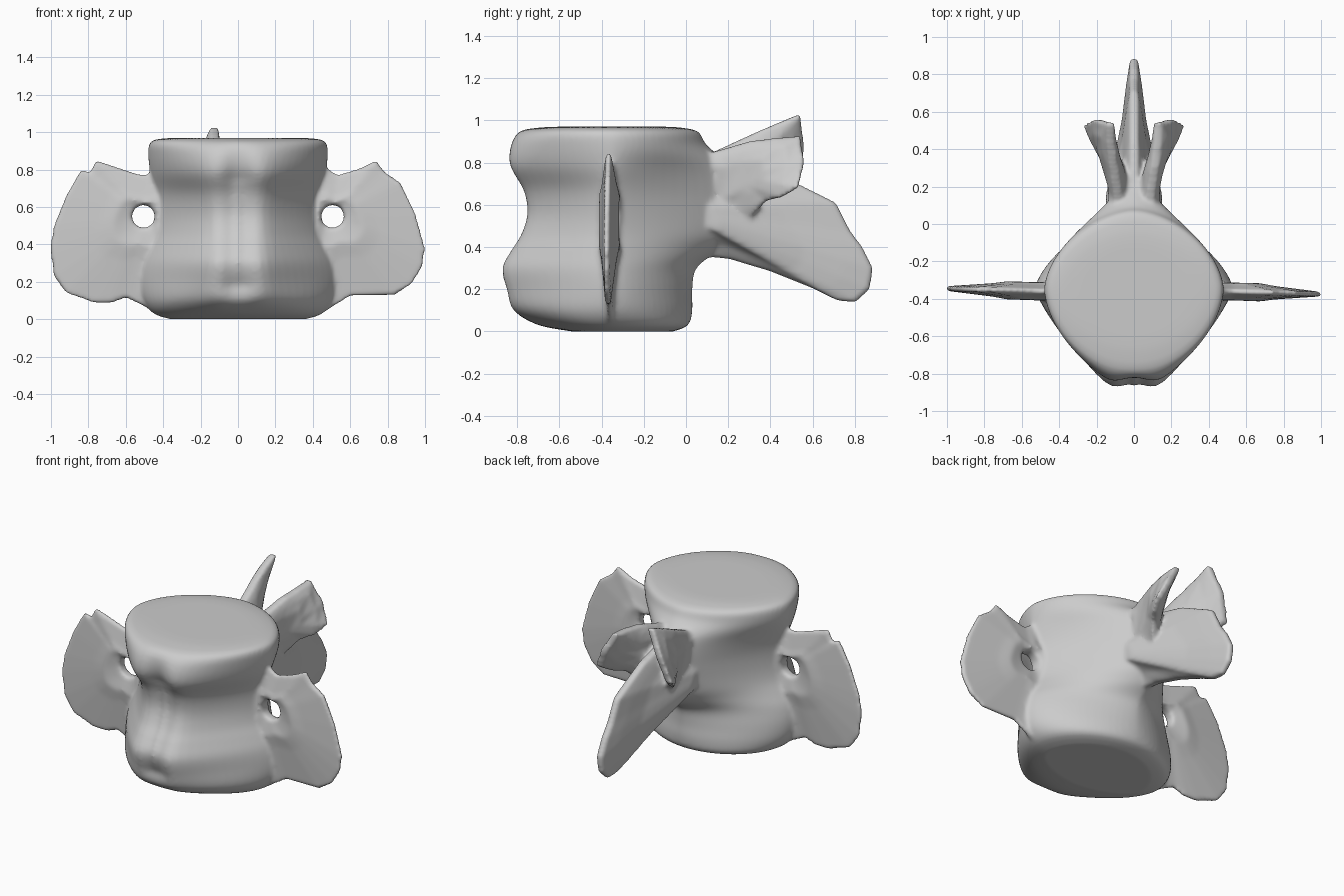
import bpy, bmesh, math
from mathutils import Vector

if "Cube" in bpy.data.objects:
    bpy.data.objects.remove(bpy.data.objects["Cube"])


def new_object(name, bm):
    bmesh.ops.recalc_face_normals(bm, faces=bm.faces[:])
    me = bpy.data.meshes.new(name)
    bm.to_mesh(me)
    bm.free()
    ob = bpy.data.objects.new(name, me)
    bpy.context.collection.objects.link(ob)
    return ob


def bridge(bm, a, b):
    for i in range(len(a)):
        j = (i + 1) % len(a)
        bm.faces.new((a[i], a[j], b[j], b[i]))


def plate(name, outline, root, profile, place, hole=0):
    """Tapered plate: an outline that thickens in rings towards a root point,
    closed there or left open as a through hole of the given radius."""
    bm = bmesh.new()
    outer, inner = [], []
    for sign in (1, -1):
        rings = []
        for s, t in profile:
            ring = []
            for u, v in outline:
                du, dv = u - root[0], v - root[1]
                k = max(s, hole / math.hypot(du, dv)) if s else hole / math.hypot(du, dv)
                ring.append(bm.verts.new(place(root[0] + du * k, root[1] + dv * k, sign * t)))
            rings.append(ring)
        for a, b in zip(rings, rings[1:]):
            bridge(bm, a, b)
        if not hole:
            bm.faces.new(rings[-1])
        outer.append(rings[0])
        inner.append(rings[-1])
    bridge(bm, *outer)
    if hole:
        bridge(bm, *inner)
    return new_object(name, bm)


def spow(v, p):
    return math.copysign(abs(v) ** p, v)


def smooth_levels(rows, steps=4):
    """Catmull-Rom interpolation between table rows."""
    out = []
    for i in range(len(rows) - 1):
        quad = [rows[max(0, i - 1)], rows[i], rows[i + 1], rows[min(len(rows) - 1, i + 2)]]
        for k in range(steps):
            t = k / steps
            out.append([.5 * (2 * b + (c - a) * t + (2 * a - 5 * b + 4 * c - d) * t * t
                              + (3 * b - a - 3 * c + d) * t ** 3) for a, b, c, d in zip(*quad)])
    return out + [list(rows[-1])]


# central body: rings (z, half width, front y, back y, front roundness, back roundness)
levels = [(0.0, .36, -.54, -.06, 1.8, 1.9), (.03, .45, -.70, .01, 1.65, 1.9),
          (.10, .51, -.87, .03, 1.4, 1.7), (.20, .53, -.95, .03, 1.22, 1.55),
          (.30, .52, -.985, .05, 1.17, 1.4), (.38, .49, -.95, .15, 1.15, 1.2),
          (.46, .455, -.90, .24, 1.15, 1.12),
          (.56, .44, -.87, .27, 1.15, 1.1), (.67, .445, -.88, .27, 1.2, 1.12),
          (.78, .47, -.91, .22, 1.4, 1.25), (.88, .48, -.87, .10, 1.6, 1.65),
          (.945, .47, -.80, .06, 1.8, 1.75), (.965, .41, -.70, -.02, 1.9, 1.8), (.97, .3, -.6, -.1, 1.9, 1.9)]
bm = bmesh.new()
rings = []
for z, rx, yf, yb, nf, nb in smooth_levels(levels):
    ring = []
    depth = .12 * max(0, min(1, (z - .03) / .15, (.96 - z) / .2))
    for i in range(72):
        a = math.tau * i / 72
        c, s = math.cos(a), math.sin(a)
        e = 2 / (nf if s < 0 else nb)
        x = rx * spow(c, e)
        y = -.35 + (yb + .35 if s > 0 else -.35 - yf) * spow(s, e)
        if s < 0:
            y += depth * math.exp(-(x / .09) ** 2)      # groove down the front
        ring.append(bm.verts.new((x, y, z)))
    rings.append(ring)
for a, b in zip(rings, rings[1:]):
    bridge(bm, a, b)
bm.faces.new(rings[0])
bm.faces.new(rings[-1])
body = new_object("vertebra", bm)
parts = [body]

# side wings with an opening beside the body, outlines slightly different left and right
wing_profile = [(1, .012), (.75, .024), (.5, .036), (.33, .05), (0, .03)]
wings = {
    1: [(.30, .80), (.46, .82), (.53, .77), (.66, .81), (.74, .85), (.78, .79), (.87, .73),
        (.95, .56), (1.0, .38), (.985, .28), (.93, .19), (.84, .13), (.6, .125), (.48, .05),
        (.32, .08), (.28, .3), (.28, .45), (.28, .6)],
    -1: [(.30, .78), (.49, .77), (.55, .78), (.76, .85), (.79, .785), (.84, .80), (.92, .66),
         (.985, .5), (1.005, .38), (.985, .23), (.92, .14), (.76, .085), (.68, .085), (.6, .115),
         (.46, .05), (.32, .08), (.28, .3), (.28, .45), (.28, .6)]}
for side, outline in wings.items():
    parts.append(plate("side_wing", outline, (.505, .55), wing_profile,
                       lambda u, v, t: Vector((side * u, -.36 - .015 * side * max(0, u - .5) * 2 + t, v)),
                       hole=.062))

# rear spine
spine = [(-.15, .88), (.08, .86), (.22, .80), (.45, .74), (.59, .67), (.71, .61), (.775, .48),
         (.835, .40), (.885, .30), (.87, .20), (.805, .14), (.72, .145), (.60, .205),
         (.40, .285), (.20, .345), (.08, .355), (-.15, .25)]
parts.append(plate("rear_spine", spine, (-.05, .58),
                   [(1, .02), (.85, .042), (.65, .065), (.42, .11), (.22, .15)],
                   lambda u, v, t: Vector((t, u, v))))

# pair of flared rear horns merging into the spine, the left one higher
horn = [(.02, .84), (.13, .85), (.30, .90), (.42, .915), (.54, .925), (.56, .80), (.53, .68),
        (.45, .635), (.38, .62), (.30, .53), (.20, .46), (.02, .42)]


def horn_place(side):
    def place(u, v, t):
        flare = max(0, u - .22) / .33
        low = max(0, .75 - v) / .3 * max(0, .45 - u) / .3      # tuck lower root into the spine
        x = .085 + .10 * flare + (.82 - v) * .5 * max(0, u - .32) / .2 - .05 * low
        lift = .10 * max(0, u - .2) / .35 * max(0, v - .6) / .3 if side < 0 else 0
        return Vector((side * (x + t), u, v + lift))
    return place


for side in (1, -1):
    parts.append(plate("rear_horn", horn, (.24, .74), [(1, .022), (.75, .042), (.4, .055)],
                       horn_place(side)))

# fuse everything into one smooth surface
with bpy.context.temp_override(active_object=body, object=body, selected_objects=parts,
                               selected_editable_objects=parts):
    bpy.ops.object.join()
fuse = body.modifiers.new("fuse", 'REMESH')
fuse.mode = 'VOXEL'
fuse.voxel_size = .012
fuse.use_smooth_shade = True
soft = body.modifiers.new("soften", 'SMOOTH')
soft.factor = .5
soft.iterations = 7
